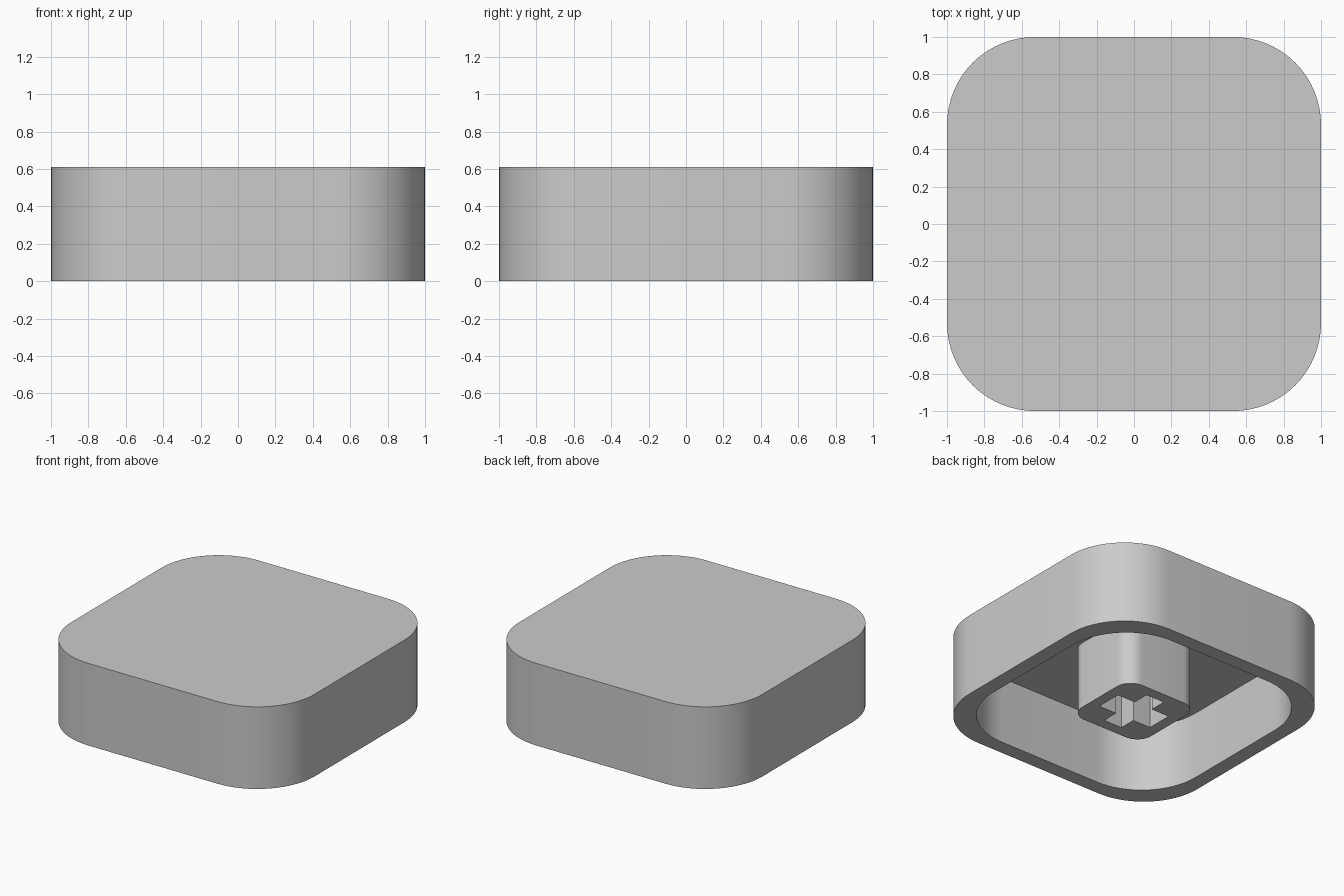
import bpy
import bmesh
from math import cos, sin, pi, radians

cube = bpy.data.objects.get("Cube")
if cube:
    bpy.data.objects.remove(cube, do_unlink=True)

HEIGHT = 0.61
WALL = 0.111
CORNER = 0.47

grey = bpy.data.materials.new("light_grey")
grey.use_nodes = True
colour = (0.6, 0.6, 0.6, 1)
grey.diffuse_color = colour
grey.node_tree.nodes["Principled BSDF"].inputs["Base Color"].default_value = colour


def rounded_square(half, radius, steps=16):
    """Counter-clockwise outline with four rounded corners."""
    points = []
    for corner in range(4):
        start = corner * pi / 2
        middle = start + pi / 4
        reach = (half - radius) * 2 ** 0.5
        for i in range(steps + 1):
            a = start + i * pi / 2 / steps
            points.append((reach * cos(middle) + radius * cos(a),
                           reach * sin(middle) + radius * sin(a)))
    return points


def loft(name, sections):
    """Skin a list of (outline, z) rings and cap both ends."""
    bm = bmesh.new()
    rings = [[bm.verts.new((x, y, z)) for x, y in outline] for outline, z in sections]
    for low, high in zip(rings, rings[1:]):
        for i in range(len(low)):
            j = (i + 1) % len(low)
            bm.faces.new((low[i], low[j], high[j], high[i]))
    bm.faces.new(rings[0])
    bm.faces.new(rings[-1])
    bmesh.ops.recalc_face_normals(bm, faces=bm.faces)
    mesh = bpy.data.meshes.new(name)
    bm.to_mesh(mesh)
    bm.free()
    mesh.materials.append(grey)
    obj = bpy.data.objects.new(name, mesh)
    bpy.context.collection.objects.link(obj)
    return obj


def shade(obj):
    bpy.ops.object.select_all(action="DESELECT")
    obj.select_set(True)
    bpy.context.view_layer.objects.active = obj
    bpy.ops.object.shade_smooth_by_angle(angle=radians(30))


# Hollow cap: outer wall, rim, inner wall and ceiling
outer = rounded_square(1, CORNER)
inner = rounded_square(1 - WALL, CORNER)
cap = loft("cap_shell", [(outer, HEIGHT), (outer, 0), (inner, 0), (inner, HEIGHT - WALL)])
shade(cap)

# Mounting stem hanging from the ceiling
post = rounded_square(0.303, 0.12, 10)
stem = loft("mounting_stem", [(post, 0), (post, HEIGHT - WALL + 0.01)])

# Cross-shaped socket in the stem
arm, wide, narrow = 0.222, 0.097, 0.075
quarter = [(arm, wide), (narrow, wide), (narrow, arm)]
cross = []
for sx, sy in ((1, 1), (-1, 1), (-1, -1), (1, -1)):
    part = [(sx * x, sy * y) for x, y in quarter]
    cross += part if sx * sy > 0 else part[::-1]
cutter = loft("socket_cutter", [(cross, -0.1), (cross, 0.44)])
cutter.hide_render = True

socket = stem.modifiers.new("socket", "BOOLEAN")
socket.operation = "DIFFERENCE"
socket.solver = "EXACT"
socket.object = cutter
bpy.context.view_layer.objects.active = stem
bpy.ops.object.modifier_apply(modifier=socket.name)
bpy.data.objects.remove(cutter, do_unlink=True)
shade(stem)
